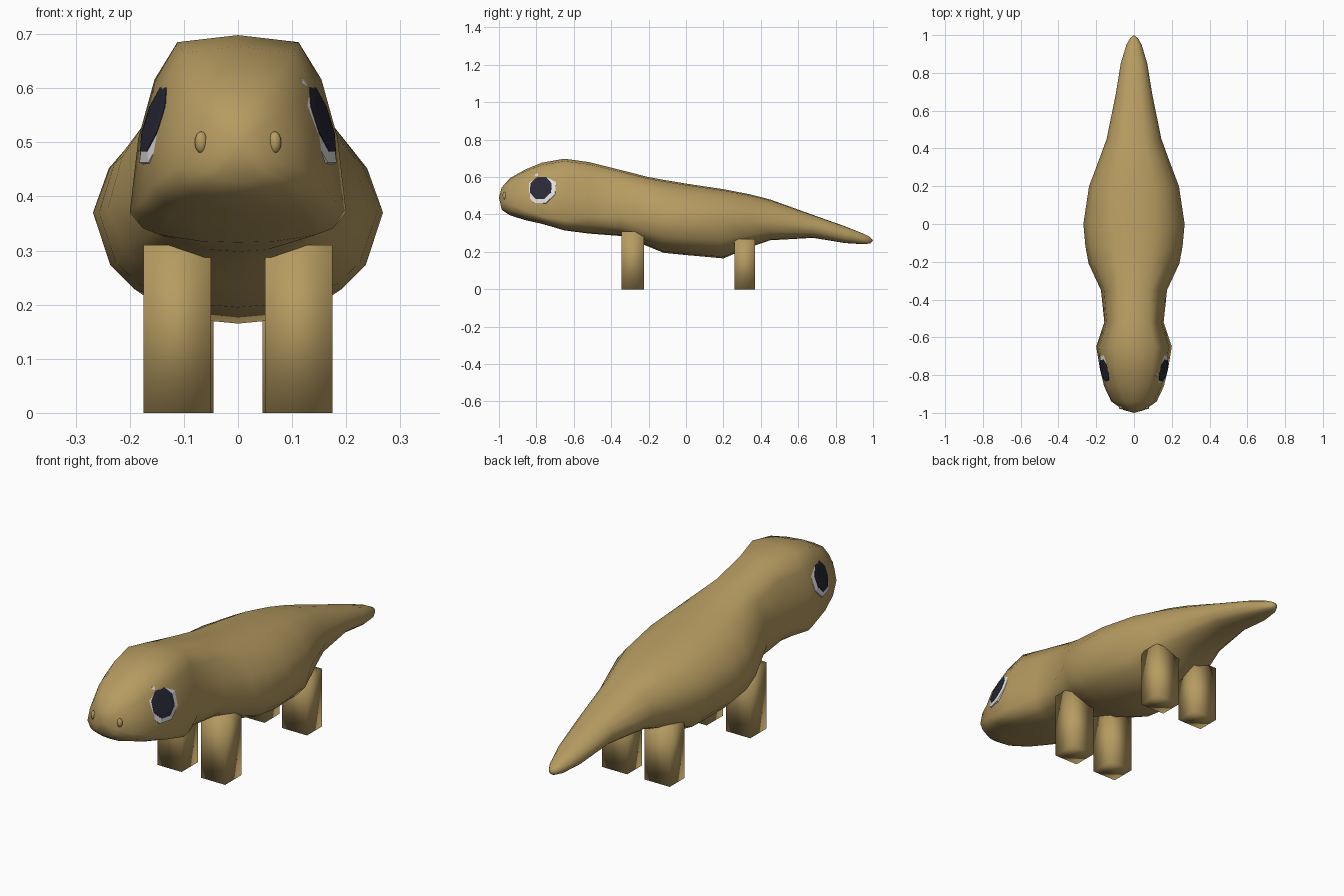
import bpy, bmesh, math
from mathutils import Vector, Matrix

cube = bpy.data.objects.get("Cube")
if cube:
    bpy.data.objects.remove(cube)


def material(name, rgb):
    m = bpy.data.materials.new(name)
    m.use_nodes = True
    m.diffuse_color = (*rgb, 1)
    m.node_tree.nodes["Principled BSDF"].inputs["Base Color"].default_value = (*rgb, 1)
    return m


TAN = material("tan skin", (0.47, 0.33, 0.12))
WHITE = material("eye white", (0.77, 0.77, 0.77))
DARK = material("pupil dark", (0.022, 0.022, 0.038))


def finish(name, bm, mat, smooth=True):
    bmesh.ops.recalc_face_normals(bm, faces=bm.faces)
    me = bpy.data.meshes.new(name)
    bm.to_mesh(me)
    bm.free()
    me.materials.append(mat)
    for p in me.polygons:
        p.use_smooth = smooth
    ob = bpy.data.objects.new(name, me)
    bpy.context.collection.objects.link(ob)
    return ob


# Body stations: y, half width, bottom z, widest z, top z, half width of the crown
STATIONS = [
    (-0.985, 0.055, 0.425, 0.47, 0.545, 0.025),
    (-0.94, 0.12, 0.395, 0.45, 0.595, 0.05),
    (-0.86, 0.158, 0.37, 0.42, 0.64, 0.08),
    (-0.77, 0.180, 0.35, 0.39, 0.677, 0.10),
    (-0.65, 0.200, 0.315, 0.37, 0.698, 0.112),
    (-0.52, 0.157, 0.298, 0.39, 0.680, 0.085),
    (-0.35, 0.175, 0.285, 0.39, 0.638, 0.085),
    (-0.21, 0.240, 0.232, 0.38, 0.602, 0.095),
    (-0.12, 0.257, 0.195, 0.37, 0.585, 0.10),
    (0.0, 0.268, 0.183, 0.37, 0.565, 0.105),
    (0.20, 0.238, 0.165, 0.365, 0.535, 0.10),
    (0.34, 0.185, 0.225, 0.36, 0.508, 0.08),
    (0.45, 0.145, 0.262, 0.355, 0.480, 0.06),
    (0.68, 0.098, 0.275, 0.335, 0.397, 0.04),
    (0.85, 0.070, 0.247, 0.292, 0.337, 0.03),
    (0.95, 0.040, 0.241, 0.267, 0.297, 0.018),
    (0.985, 0.020, 0.245, 0.262, 0.278, 0.01),
]


def section(y, w, zb, zw, zt, tw):
    up, down = zt - zw, zw - zb
    half = [(tw, zt - 0.04 * up),
            (tw + (w - tw) * 0.48, zw + 0.75 * up),
            (tw + (w - tw) * 0.82, zw + 0.42 * up),
            (w, zw),
            (w * 0.88, zb + 0.48 * down),
            (w * 0.72, zb + 0.25 * down),
            (w * 0.35, zb + 0.04 * down)]
    pts = [(0, zt)] + half + [(0, zb)] + [(-x, z) for x, z in reversed(half)]
    return [Vector((x, y, z)) for x, z in pts]


bm = bmesh.new()
rings = [[bm.verts.new(p) for p in section(*s)] for s in STATIONS]
for a, b in zip(rings, rings[1:]):
    for i in range(len(a)):
        j = (i + 1) % len(a)
        bm.faces.new((a[i], a[j], b[j], b[i]))
# Nose and tail tips
for ring, tip in ((rings[0], (0, -1.0, 0.49)), (rings[-1], (0, 1.0, 0.26))):
    v = bm.verts.new(tip)
    for i in range(len(ring)):
        bm.faces.new((ring[i], ring[(i + 1) % len(ring)], v))
finish("body", bm, TAN)


# Softly shaded square legs
def leg(name, x, y, top, sx, sy):
    bm = bmesh.new()
    bmesh.ops.create_cube(bm, size=1, matrix=Matrix.Translation((x, y, top / 2))
                          @ Matrix.Diagonal((sx, sy, top, 1)))
    finish(name, bm, TAN)


# Faceted domed disc facing along a direction
def disc(name, centre, normal, width, height, dome, mat):
    bm = bmesh.new()
    n = Vector(normal).normalized()
    right = Vector((0, 0, 1)).cross(n).normalized()
    up = n.cross(right)
    c = Vector(centre)

    def loop(scale, depth):
        out = []
        for k in range(8):
            a = math.pi * (k + 0.5) / 4
            out.append(bm.verts.new(c + right * math.cos(a) * width * scale
                                    + up * math.sin(a) * height * scale + n * depth))
        return out
    base, rim = loop(1, -0.03), loop(0.97, 0)
    inner = loop(0.72, dome)
    for a, b in ((base, rim), (rim, inner)):
        for i in range(8):
            j = (i + 1) % 8
            bm.faces.new((a[i], a[j], b[j], b[i]))
    bm.faces.new(inner)
    bm.faces.new(base)
    finish(name, bm, mat, False)


for side, s in (("left", 1), ("right", -1)):
    leg(side + "_front_leg", s * 0.1125, -0.285, 0.31, 0.125, 0.12)
    leg(side + "_back_leg", s * 0.110, 0.315, 0.27, 0.13, 0.11)
    n = Vector((s, -0.25, 0.33)).normalized()
    c = Vector((s * 0.150, -0.775, 0.54))
    disc(side + "_eye_white", c, n, 0.089, 0.091, 0.006, WHITE)
    disc(side + "_pupil", c + n * 0.0075, n, 0.065, 0.069, 0.002, DARK)
    # Nostril bump
    bm = bmesh.new()
    bmesh.ops.create_uvsphere(bm, u_segments=12, v_segments=8, radius=1,
                              matrix=Matrix.Translation((s * 0.068, -0.970, 0.5))
                              @ Matrix.Diagonal((0.012, 0.011, 0.02, 1)))
    finish(side + "_nostril", bm, TAN)
